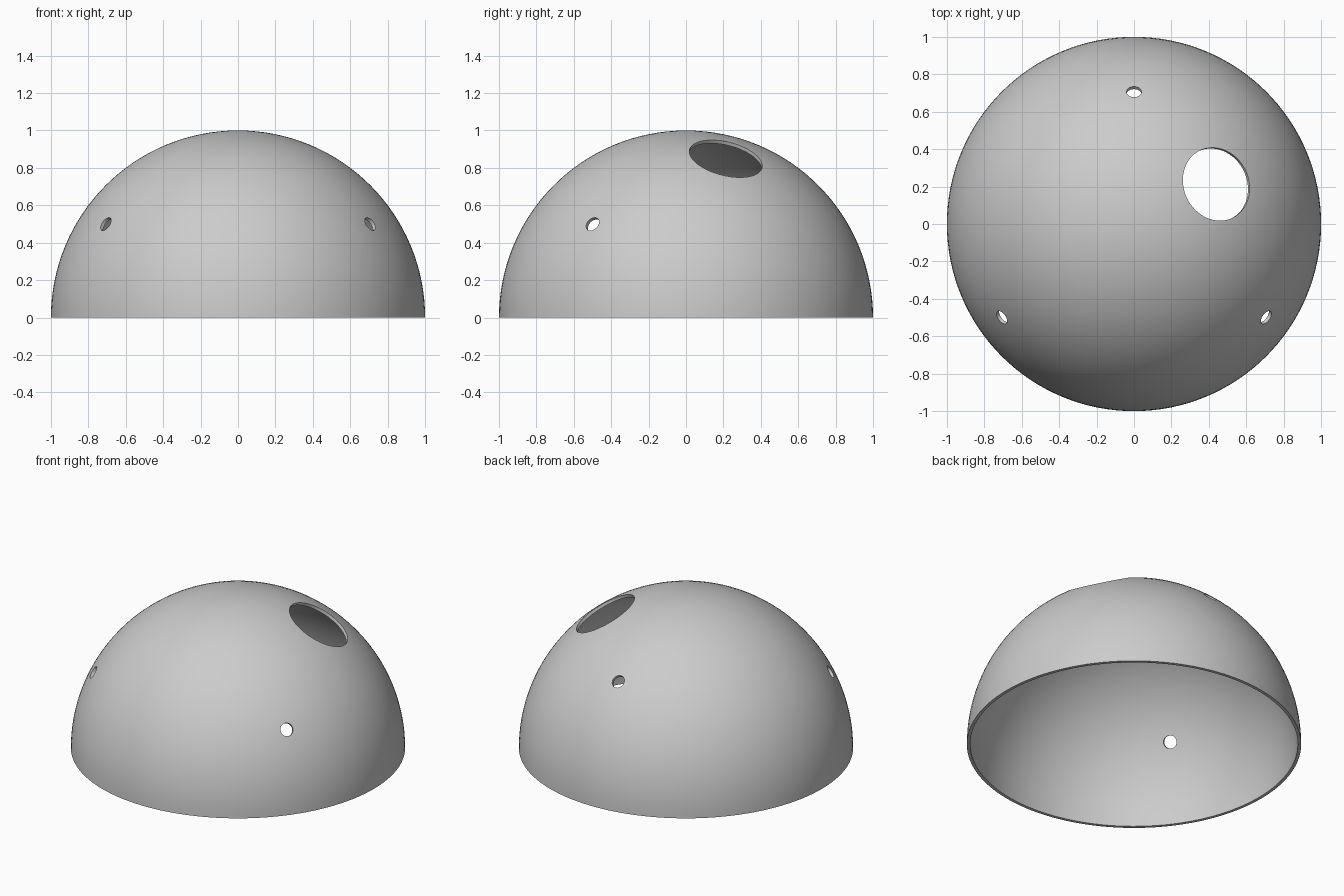
import bpy, bmesh, math
from mathutils import Vector, Matrix

cube = bpy.data.objects.get("Cube")
if cube:
    bpy.data.objects.remove(cube, do_unlink=True)

OUTER, WALL, STEPS, SIDES = 1.0, 0.02, 32, 128

# One flat grey for the whole shell
grey = bpy.data.materials.new("light grey")
grey.use_nodes = True
colour = (0.6, 0.6, 0.6, 1)
grey.diffuse_color = colour
grey.node_tree.nodes["Principled BSDF"].inputs["Base Color"].default_value = colour


def arc(radius):
    """Quarter circle from the rim up to the pole."""
    angles = [math.pi / 2 * i / STEPS for i in range(STEPS + 1)]
    return [Vector((radius * math.cos(a), 0, radius * math.sin(a))) for a in angles]


def make_object(name, bm):
    bmesh.ops.recalc_face_normals(bm, faces=bm.faces)
    mesh = bpy.data.meshes.new(name)
    bm.to_mesh(mesh)
    bm.free()
    mesh.materials.append(grey)
    obj = bpy.data.objects.new(name, mesh)
    bpy.context.collection.objects.link(obj)
    return obj


# Hollow half sphere, its wall profile spun about the vertical axis
bm = bmesh.new()
profile = arc(OUTER)[::-1] + arc(OUTER - WALL)
verts = [bm.verts.new(p) for p in profile]
edges = [bm.edges.new(pair) for pair in zip(verts, verts[1:])]
bmesh.ops.spin(bm, geom=verts + edges, cent=(0, 0, 0), axis=(0, 0, 1),
               angle=2 * math.pi, steps=SIDES, use_merge=True)
bmesh.ops.remove_doubles(bm, verts=bm.verts, dist=1e-5)
dome = make_object("dome_shell", bm)

# Round holes drilled towards the centre: direction, radius
holes = {
    "large_hole": ((0.44, 0.213, 0.85), 0.2),
    "back_hole": ((0, 1, 1), 0.04),
    "left_hole": ((0.707, -0.5, 0.5), 0.04),
    "right_hole": ((-0.707, -0.5, 0.5), 0.04),
}
bpy.ops.object.select_all(action="DESELECT")
dome.select_set(True)
bpy.context.view_layer.objects.active = dome
for name, (direction, radius) in holes.items():
    axis = Vector(direction).normalized()
    turn = axis.to_track_quat("Z", "Y").to_matrix().to_4x4()
    bm = bmesh.new()
    bmesh.ops.create_cone(bm, cap_ends=True, segments=64, radius1=radius,
                          radius2=radius, depth=0.3,
                          matrix=Matrix.Translation(axis * OUTER) @ turn)
    cutter = make_object(name + "_cutter", bm)
    cutter.hide_render = True
    cut = dome.modifiers.new(name, "BOOLEAN")
    cut.operation, cut.solver, cut.object = "DIFFERENCE", "EXACT", cutter
    bpy.ops.object.modifier_apply(modifier=cut.name)
    bpy.data.objects.remove(cutter, do_unlink=True)

# Smooth surfaces with crisp rim and hole edges
bpy.ops.object.shade_smooth_by_angle(angle=math.radians(30))
